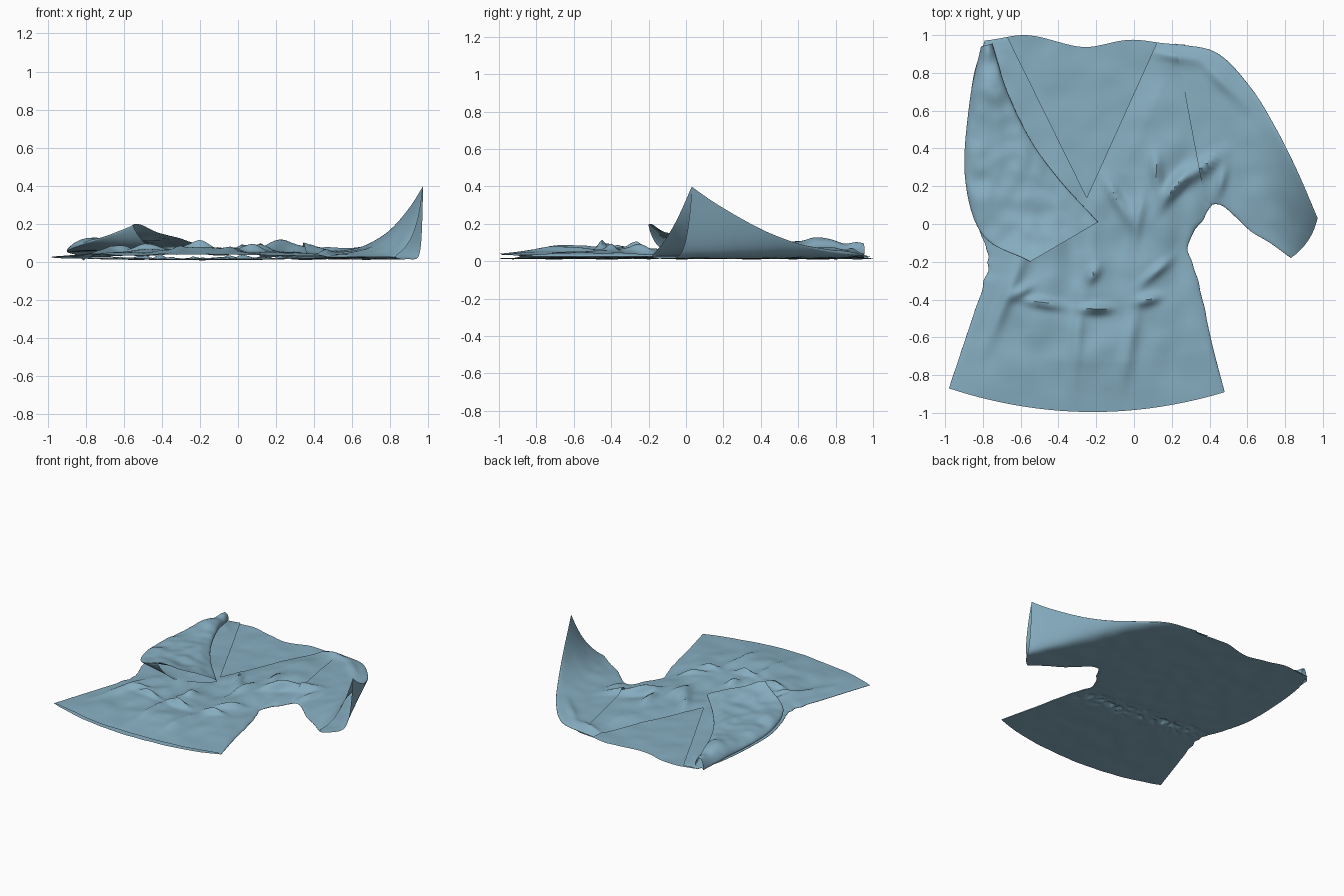
import bpy, bmesh, math
from mathutils import Vector, noise

if "Cube" in bpy.data.objects:
    bpy.data.objects.remove(bpy.data.objects["Cube"])

TIP = Vector((-0.25, 0.14))                       # bottom of the V neck
NL = Vector((0.85, 0.42)).normalized()            # left neckline, points into the V
NR = Vector((-0.84, 0.38)).normalized()           # right neckline, points into the V


def n3(x, y, s, seed=0.0):
    return noise.noise(Vector((x * s, y * s, seed)))


def rail(pts, t):
    """Catmull-Rom point on an evenly spaced control list."""
    p = [Vector(q) for q in pts]
    p = [2 * p[0] - p[1]] + p + [2 * p[-1] - p[-2]]
    f = t * (len(pts) - 1)
    i = min(int(f), len(pts) - 2)
    f -= i
    a, b, c, d = p[i:i + 4]
    return 0.5 * (2 * b + (c - a) * f + (2 * a - 5 * b + 4 * c - d) * f ** 2
                  + (3 * b - a - 3 * c + d) * f ** 3)


def edge(u):
    return max(0.0, 4 * u * (1 - u)) ** 0.4


# Folds: x, y, direction in degrees, half length, half width, height
FOLDS = [
    (-0.20, -0.45, 0, 0.07, 0.025, 0.05), (-0.22, -0.27, 60, 0.05, 0.028, 0.04),
    (0.08, -0.40, 15, 0.06, 0.028, 0.045), (0.12, -0.25, 40, 0.09, 0.025, 0.035),
    (-0.48, -0.42, -10, 0.10, 0.025, 0.04), (-0.60, -0.36, 30, 0.06, 0.028, 0.04),
    (-0.68, -0.40, 68, 0.24, 0.035, 0.035), (-0.30, -0.60, 85, 0.25, 0.03, 0.02),
    (-0.02, -0.62, 80, 0.25, 0.035, 0.02), (0.22, 0.20, 55, 0.12, 0.03, 0.05),
    (0.32, 0.27, 35, 0.16, 0.035, 0.05), (0.12, 0.27, 95, 0.10, 0.03, 0.04),
    (0.46, 0.22, 75, 0.08, 0.028, 0.035), (-0.10, 0.15, 120, 0.15, 0.03, 0.035),
    (0.22, 0.89, -10, 0.12, 0.03, 0.03), (0.46, 0.76, -45, 0.16, 0.03, 0.025),
    (-0.70, 0.85, -50, 0.08, 0.03, 0.02), (0.45, -0.80, 110, 0.12, 0.03, 0.03),
    (0.02, 0.02, 80, 0.16, 0.028, 0.025),
]


def puff(x, y):
    """Height of the upper cloth layer above its edge."""
    h = 0.034 + 0.022 * n3(x, y, 2.6) + 0.012 * n3(x, y, 7, 3)
    h += 0.012 * math.sin(24 * x + 3 * n3(x, y, 3, 9)) * math.exp(-((y + 0.15) / 0.3) ** 2)
    for fx, fy, ang, l, w, k in FOLDS:
        c, s = math.cos(math.radians(ang)), math.sin(math.radians(ang))
        a, b = (x - fx) * c + (y - fy) * s, (y - fy) * c - (x - fx) * s
        h += k * math.exp(-(a / l) ** 2 - (b / w) ** 2)
    return max(h, 0.008)


def sheet(name, left, right, top, bottom, nu, nv, bend, neck=False):
    """Flattened cloth tube: two layers ruled between two edge rails."""
    bm = bmesh.new()

    def layer(zfun):
        rows = []
        for j in range(nv + 1):
            v = j / nv
            a, b = rail(left, v), rail(right, v)
            row = []
            for i in range(nu + 1):
                u = 0.5 - 0.5 * math.cos(math.pi * i / nu)
                p = a.lerp(b, u) + Vector(bend(u, v))
                row.append(bm.verts.new((p.x, p.y, zfun(p.x, p.y, u, v))))
            rows.append(row)
        for r, s in zip(rows, rows[1:]):
            for i in range(nu):
                bm.faces.new((r[i], r[i + 1], s[i + 1], s[i]))

    layer(top)
    if neck:                                       # cut the V out of the front layer
        for n in (NL, NR):
            bmesh.ops.bisect_plane(bm, geom=bm.verts[:] + bm.edges[:] + bm.faces[:],
                                   plane_co=(TIP.x, TIP.y, 0), plane_no=(n.x, n.y, 0))
        cut = []
        for f in bm.faces:
            d = f.calc_center_median().to_2d() - TIP
            if d.dot(NL) > 0 and d.dot(NR) > 0:
                cut.append(f)
        bmesh.ops.delete(bm, geom=cut, context='FACES')
    layer(bottom)
    bmesh.ops.remove_doubles(bm, verts=bm.verts[:], dist=0.0005)
    bmesh.ops.recalc_face_normals(bm, faces=bm.faces[:])
    me = bpy.data.meshes.new(name)
    bm.to_mesh(me)
    bm.free()
    ob = bpy.data.objects.new(name, me)
    bpy.context.collection.objects.link(ob)
    mat = bpy.data.materials.get("blue_cloth") or bpy.data.materials.new("blue_cloth")
    mat.diffuse_color = (0.24, 0.42, 0.53, 1)
    mat.use_nodes = True
    mat.node_tree.nodes["Principled BSDF"].inputs["Base Color"].default_value = mat.diffuse_color
    me.materials.append(mat)
    bpy.context.view_layer.objects.active = ob
    ob.select_set(True)
    bpy.ops.object.shade_smooth_by_angle(angle=math.radians(45))
    ob.select_set(False)


# Body: flat back layer, puffed front layer with V neck
def body_top(x, y, u, v):
    d = Vector((x, y)) - TIP
    away = max(0.0, -min(d.dot(NL), d.dot(NR)))
    low = 0.4 + 0.6 * min(1.0, away / 0.12)
    low *= min(1.0, 0.35 + v * 6) * min(1.0, (1 - v) * 25) ** 0.5
    if x < -0.3 and y > -0.1:                      # pressed down by the folded sleeve
        low *= 1 - 0.4 * min(1, (-0.3 - x) * 4) * min(1, (y + 0.1) * 5)
    return 0.025 + puff(x, y) * edge(u) * low


def body_bottom(x, y, u, v):
    gather = math.exp(-((y + 0.22 + 0.1 * x) / 0.08) ** 2)
    return 0.025 + edge(u) * (-0.012 + 0.006 * n3(x, y, 8) + 0.035 * gather * abs(n3(x, y, 16, 5)))


def body_bend(u, v):
    """Curved hem, dipped neckline and slightly crumpled waist sides."""
    hem = -0.115 * 4 * u * (1 - u) * max(0, 1 - v * 1.6) ** 1.5
    neck = (0.038 * math.exp(-((u - 0.2) / 0.15) ** 2) + 0.022 * math.exp(-((u - 0.74) / 0.13) ** 2)
            - 0.022 * math.exp(-((u - 0.5) / 0.12) ** 2))
    side = abs(2 * u - 1) ** 4 * math.exp(-((v - 0.38) / 0.13) ** 2)
    return 0.022 * side * n3(u * 0.2, v, 24), hem + neck * v ** 12


sheet("garment_body",
      [(-0.98, -0.87), (-0.89, -0.60), (-0.80, -0.33), (-0.77, -0.18), (-0.83, 0.0),
       (-0.88, 0.22), (-0.88, 0.50), (-0.85, 0.78), (-0.79, 0.965)],
      [(0.48, -0.89), (0.41, -0.62), (0.355, -0.36), (0.29, -0.12), (0.38, 0.05),
       (0.46, 0.20), (0.47, 0.50), (0.42, 0.76), (0.27, 0.95)],
      body_top, body_bottom, 100, 150, body_bend, neck=True)


# Right sleeve: spread out, its rounded cuff curling upward
def lift(v):
    return 0.37 * v ** 2.6


def cuff_bend(u, v):
    bow = 4 * u * (1 - u) * v ** 6
    return 0.02 * bow, -0.015 * bow


sheet("right_sleeve",
      [(0.22, 0.955), (0.44, 0.905), (0.62, 0.72), (0.755, 0.50), (0.865, 0.28), (0.972, 0.032)],
      [(0.38, 0.10), (0.46, 0.10), (0.54, 0.035), (0.62, -0.04), (0.72, -0.10), (0.83, -0.18)],
      lambda x, y, u, v: 0.027 + lift(v) * (1 - u) ** 1.9 + puff(x, y) * edge(u) * (1 - 0.4 * v),
      lambda x, y, u, v: 0.027 + lift(v) * (1 - u) ** 10 + edge(u) * (-0.013 + 0.005 * n3(x, y, 8)),
      44, 70, cuff_bend)


# Left sleeve: folded across the chest, open cuff raised at its lower corner
def fold_base(u, v):
    return 0.07 - 0.035 * u ** 4 * (1 - v) - 0.025 * max(0, 1 - 5 * v)


def fold_top(x, y, u, v):
    crumple = 0.03 * n3(x, y, 5, 2) + 0.02 * n3(x, y, 11, 7)
    return (fold_base(u, v) + 0.12 * v ** 4 * u ** 1.5
            + edge(u) * max(0.01, (0.045 + crumple) * (1 - 0.3 * v)))


sheet("left_sleeve_folded",
      [(-0.75, 0.955), (-0.67, 0.70), (-0.55, 0.45), (-0.40, 0.24), (-0.19, 0.01)],
      [(-0.81, 0.94), (-0.87, 0.65), (-0.895, 0.25), (-0.80, -0.06), (-0.55, -0.20)],
      fold_top,
      lambda x, y, u, v: fold_base(u, v) + 0.12 * v ** 4 * u ** 6 - 0.012 * edge(u),
      40, 70, lambda u, v: (0, 0))
